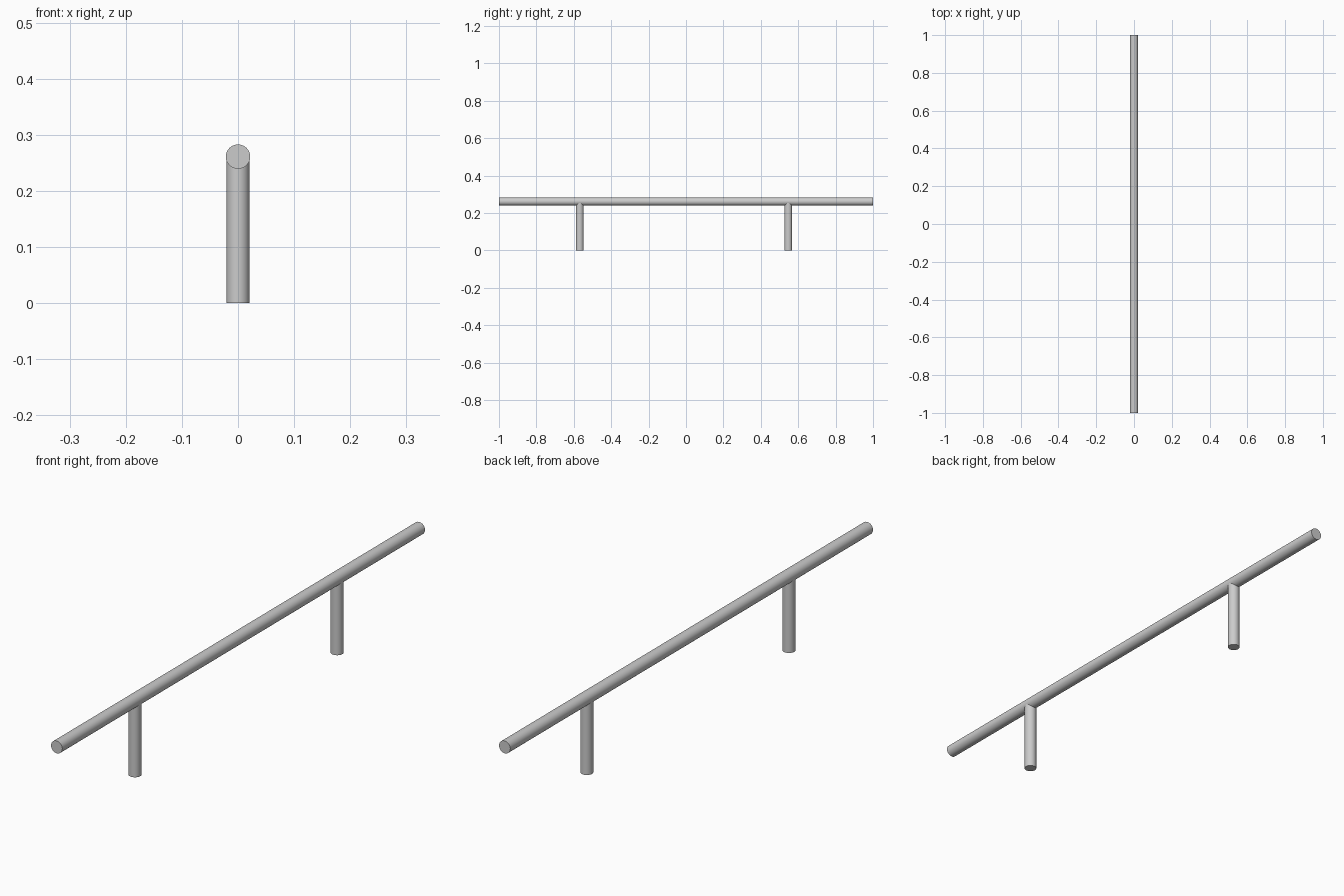
import bpy
from math import radians

if "Cube" in bpy.data.objects:
    bpy.data.objects.remove(bpy.data.objects["Cube"])

BAR_R, BAR_Z = 0.0217, 0.261
POST_R, POST_TOP = 0.0205, 0.255


def rod(name, radius, length, location, rotation=(0, 0, 0)):
    """Capped round rod with smooth sides and crisp ends."""
    bpy.ops.mesh.primitive_cylinder_add(vertices=48, radius=radius, depth=length,
                                        location=location, rotation=rotation)
    obj = bpy.context.object
    obj.name = name
    bpy.ops.object.transform_apply(location=False, rotation=True, scale=True)
    bpy.ops.object.shade_smooth_by_angle(angle=radians(30))
    return obj


# Long horizontal grip bar
rod("grip_bar", BAR_R, 2.0, (0, 0, BAR_Z), (radians(90), 0, 0))

# Two standing posts, ending just inside the bar
for name, y in (("front_post", -0.568), ("back_post", 0.547)):
    rod(name, POST_R, POST_TOP, (0, y, POST_TOP / 2))
